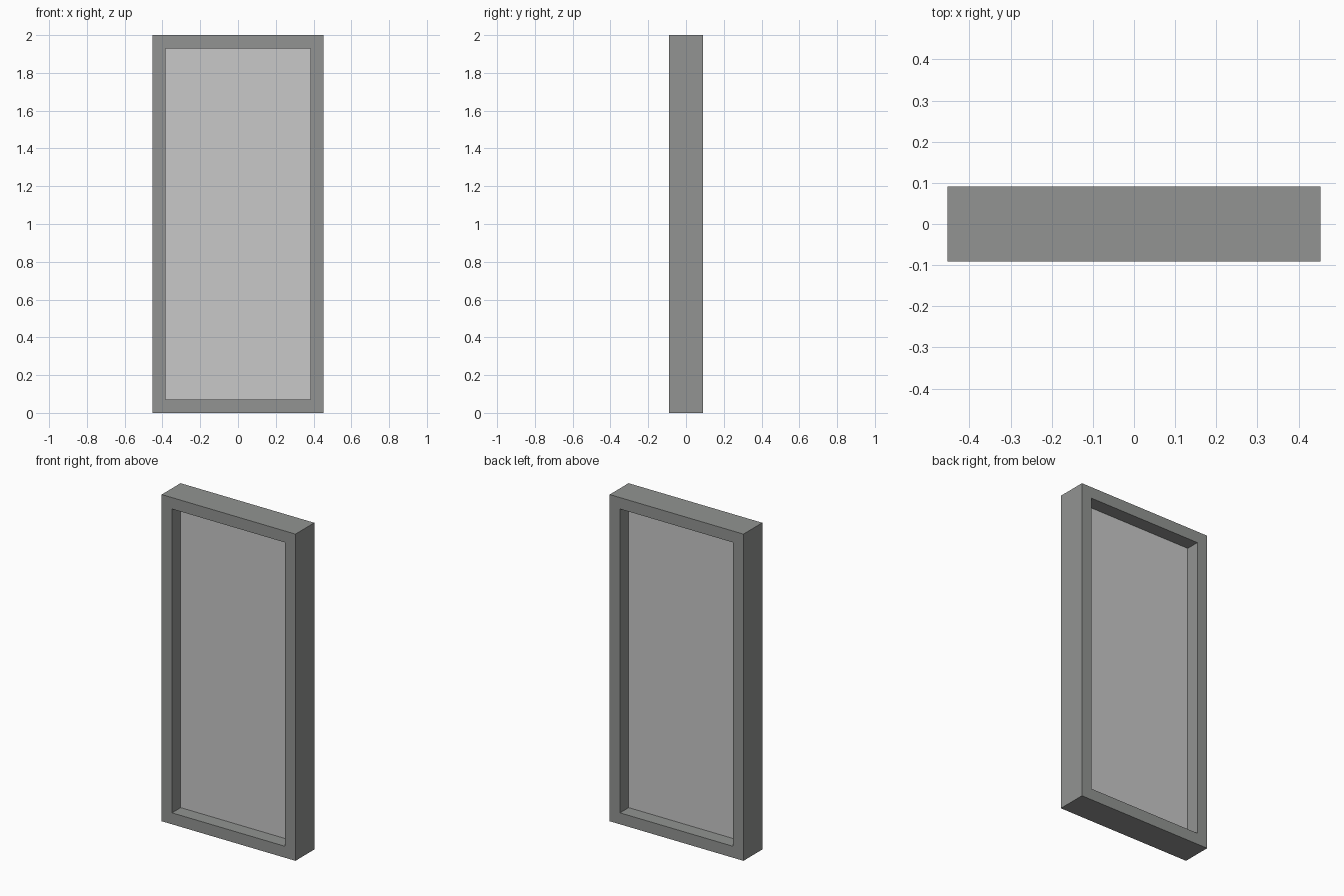
import bpy, bmesh

if "Cube" in bpy.data.objects:
    bpy.data.objects.remove(bpy.data.objects["Cube"])

W, D, H = 0.453, 0.091, 2.0   # half width, half depth, height
B = 0.07                      # frame border
T = 0.007                     # half thickness of the pane


def material(name, rgb):
    m = bpy.data.materials.new(name)
    m.diffuse_color = (*rgb, 1)
    m.use_nodes = True
    m.node_tree.nodes["Principled BSDF"].inputs["Base Color"].default_value = m.diffuse_color
    return m


def add_object(name, bm, mat):
    bmesh.ops.recalc_face_normals(bm, faces=bm.faces)
    me = bpy.data.meshes.new(name)
    bm.to_mesh(me)
    bm.free()
    me.materials.append(mat)
    ob = bpy.data.objects.new(name, me)
    bpy.context.collection.objects.link(ob)


def rectangle(bm, inset, y):
    x, lo, hi = W - inset, inset, H - inset
    return [bm.verts.new((px, y, pz)) for px, pz in ((-x, lo), (x, lo), (x, hi), (-x, hi))]


# Frame: a rectangular section swept round four mitred corners
bm = bmesh.new()
rings = [rectangle(bm, i, y) for i, y in ((0, -D), (0, D), (B, D), (B, -D))]
for k in range(4):
    a, b = rings[k], rings[(k + 1) % 4]
    for i in range(4):
        j = (i + 1) % 4
        bm.faces.new((a[i], a[j], b[j], b[i]))
add_object("window_frame", bm, material("frame grey", (0.287, 0.296, 0.287)))

# Pane: thin sheet in the middle of the frame
bm = bmesh.new()
front, back = rectangle(bm, B, -T), rectangle(bm, B, T)
bm.faces.new(front)
bm.faces.new(back[::-1])
for i in range(4):
    j = (i + 1) % 4
    bm.faces.new((front[i], front[j], back[j], back[i]))
add_object("window_pane", bm, material("pane light grey", (0.578, 0.578, 0.578)))
